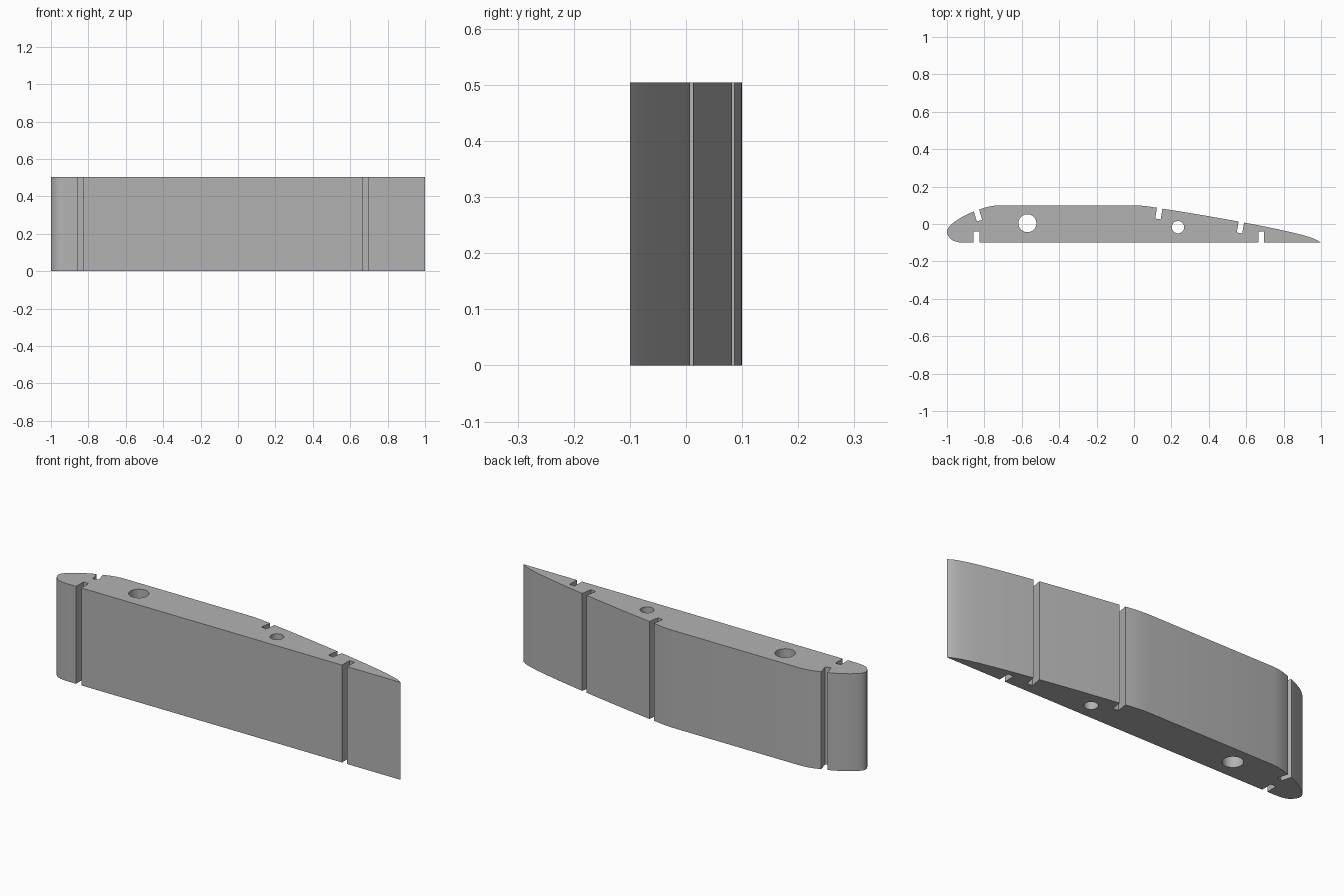
import bpy, bmesh, math
from mathutils import Vector

if "Cube" in bpy.data.objects:
    bpy.data.objects.remove(bpy.data.objects["Cube"])

HEIGHT = 0.504

grey = bpy.data.materials.new("plain_grey")
grey.diffuse_color = (0.45, 0.45, 0.45, 1)
grey.use_nodes = True
grey.node_tree.nodes["Principled BSDF"].inputs["Base Color"].default_value = grey.diffuse_color


def prism(name, outline, z0, z1):
    """Extrude a counter-clockwise outline from z0 to z1."""
    bm = bmesh.new()
    face = bm.faces.new([bm.verts.new((x, y, z0)) for x, y in outline])
    out = bmesh.ops.extrude_face_region(bm, geom=[face])
    top = [v for v in out["geom"] if isinstance(v, bmesh.types.BMVert)]
    bmesh.ops.translate(bm, verts=top, vec=(0, 0, z1 - z0))
    bmesh.ops.recalc_face_normals(bm, faces=bm.faces)
    mesh = bpy.data.meshes.new(name)
    bm.to_mesh(mesh)
    bm.free()
    mesh.materials.append(grey)
    obj = bpy.data.objects.new(name, mesh)
    bpy.context.collection.objects.link(obj)
    return obj


def smooth_line(points, steps=4):
    """Catmull-Rom curve through the points."""
    pts = [Vector(p) for p in points]
    pts = [2 * pts[0] - pts[1]] + pts + [2 * pts[-1] - pts[-2]]
    line = []
    for a, b, c, d in zip(pts, pts[1:], pts[2:], pts[3:]):
        for i in range(steps):
            t = i / steps
            line.append(0.5 * (2 * b + (c - a) * t + (2 * a - 5 * b + 4 * c - d) * t * t
                               + (3 * b - a - 3 * c + d) * t ** 3))
    return line + [pts[-2]]


def slot(top, bottom, width=0.03):
    """Slot outline from just outside the surface down to its floor."""
    a, b = Vector(top), Vector(bottom)
    d = (b - a).normalized()
    n = Vector((-d.y, d.x)) * width / 2
    a = a - d * 0.04
    return [a - n, b - n, b + n, a + n]


def circle(x, y, r, n=48):
    return [(x + r * math.cos(math.tau * i / n), y + r * math.sin(math.tau * i / n))
            for i in range(n)]


# Wing section outline: rear taper, flat back, rounded nose, flat front
taper = smooth_line([(1, -0.1), (0.965, -0.08), (0.89, -0.056), (0.75, -0.024),
                     (0.57, 0.011), (0.35, 0.05), (0.14, 0.084), (0.06, 0.096), (0.0, 0.1)])
nose = smooth_line([(-0.73, 0.1), (-0.78, 0.092), (-0.86, 0.066), (-0.93, 0.031),
                    (-0.975, -0.002), (-0.997, -0.03), (-0.996, -0.056),
                    (-0.975, -0.083), (-0.945, -0.096), (-0.91, -0.1)])
# Touch the full length at the nose
left = min(p.x for p in nose)
for p in nose:
    if p.x < -0.9:
        p.x = -0.9 + (p.x + 0.9) * 0.1 / (-0.9 - left)
wing = prism("wing_section", taper + nose, 0, HEIGHT)

# Spar slots and round holes through the full height
cuts = [
    slot((-0.842, 0.072), (-0.826, 0.018)),
    slot((0.137, 0.083), (0.128, 0.027)),
    slot((0.574, 0.011), (0.564, -0.048)),
    slot((-0.842, -0.1), (-0.842, -0.04)),
    slot((0.68, -0.1), (0.68, -0.04)),
    circle(-0.57, 0.004, 0.048),
    circle(0.235, -0.017, 0.033),
]
bpy.context.view_layer.objects.active = wing
for i, outline in enumerate(cuts):
    cutter = prism("cutter", outline, -0.1, HEIGHT + 0.1)
    cutter.hide_render = True
    mod = wing.modifiers.new("cut", "BOOLEAN")
    mod.operation = "DIFFERENCE"
    mod.solver = "EXACT"
    mod.object = cutter
    bpy.ops.object.modifier_apply(modifier=mod.name)
    bpy.data.objects.remove(cutter)

wing.select_set(True)
bpy.ops.object.shade_smooth_by_angle(angle=math.radians(30))
